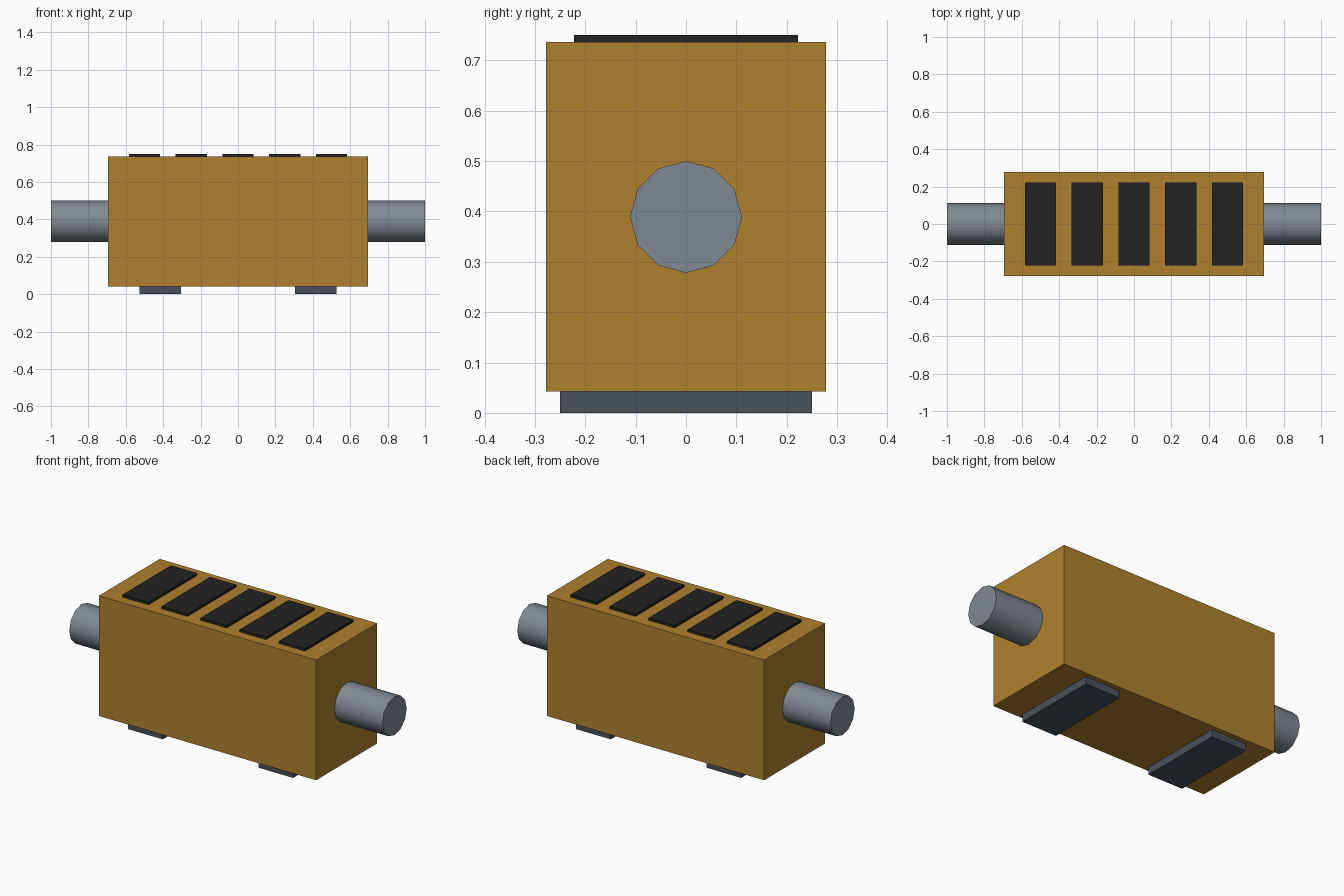
import bpy
from math import radians

if "Cube" in bpy.data.objects:
    bpy.data.objects.remove(bpy.data.objects["Cube"])


def material(name, rgb):
    m = bpy.data.materials.new(name)
    m.diffuse_color = (*rgb, 1)
    m.use_nodes = True
    m.node_tree.nodes["Principled BSDF"].inputs["Base Color"].default_value = m.diffuse_color
    return m


ochre = material("ochre_paint", (0.43, 0.22, 0.027))
black = material("black_vent", (0.016, 0.016, 0.016))
slate = material("slate_foot", (0.065, 0.082, 0.102))
steel = material("steel", (0.22, 0.25, 0.29))


def box(name, center, size, mat):
    bpy.ops.mesh.primitive_cube_add(size=1, location=center)
    ob = bpy.context.object
    ob.name = name
    ob.scale = size
    bpy.ops.object.transform_apply(location=False, rotation=False, scale=True)
    ob.data.materials.append(mat)
    return ob


# Housing
box("housing", (0, 0, 0.389), (1.388, 0.556, 0.694), ochre)

# Vent plates along the top
for i in range(5):
    box(f"vent_plate_{i + 1}", (-0.5 + 0.25 * i, 0, 0.736),
        (0.167, 0.444, 0.028), black)

# Feet
for side, s in (("left", -1), ("right", 1)):
    box(f"foot_{side}", (s * 0.416, 0, 0.021), (0.222, 0.5, 0.042), slate)

# Twelve-sided shaft through the housing
bpy.ops.mesh.primitive_cylinder_add(vertices=12, radius=0.111, depth=2,
                                    location=(0, 0, 0.389),
                                    rotation=(0, radians(90), 0))
shaft = bpy.context.object
shaft.name = "shaft"
shaft.data.materials.append(steel)
bpy.ops.object.shade_smooth_by_angle(angle=radians(40))
